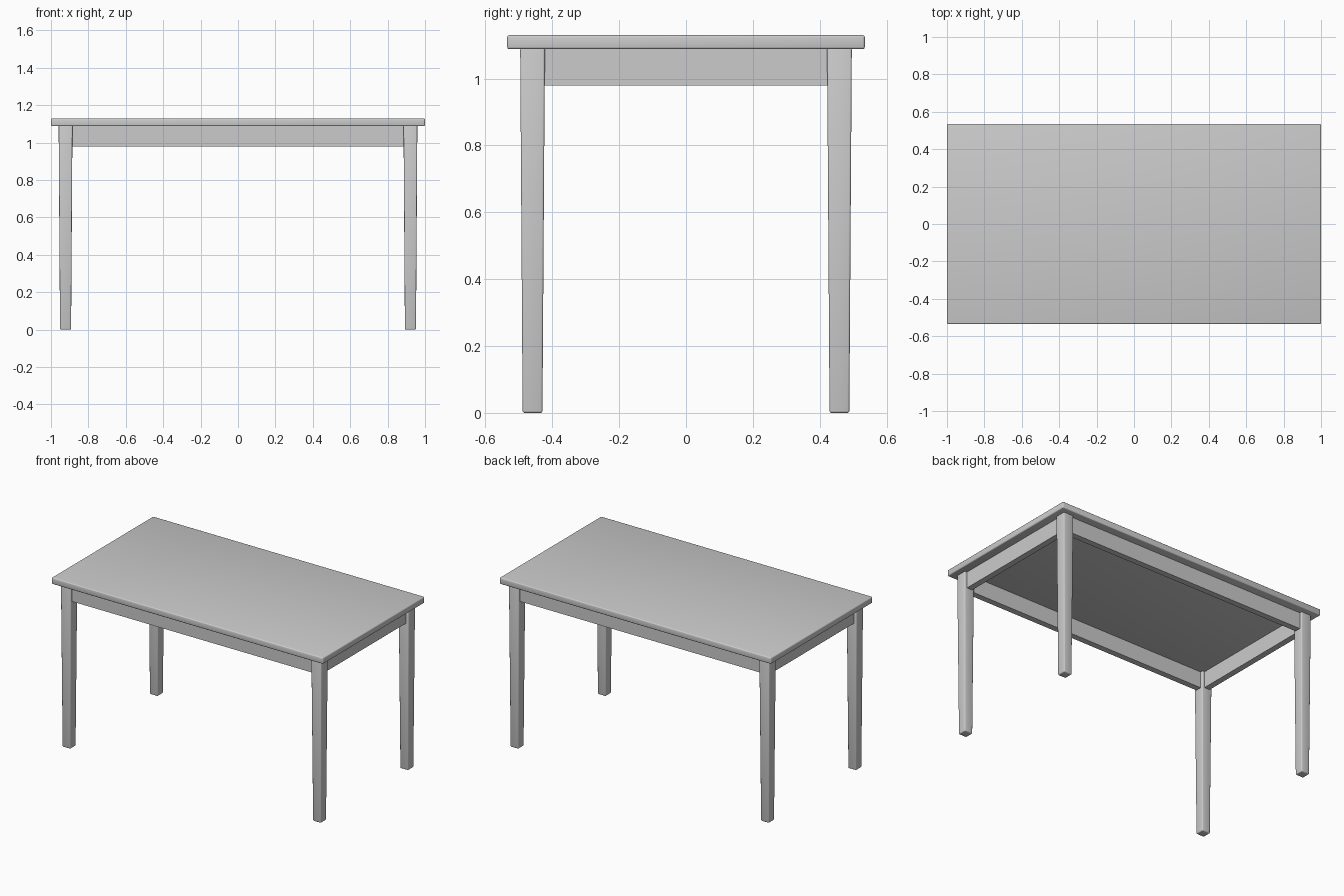
import bpy
import bmesh

default_cube = bpy.data.objects.get("Cube")
if default_cube:
    bpy.data.objects.remove(default_cube, do_unlink=True)

# One grey finish for the whole table
grey = bpy.data.materials.new("plain grey")
grey.use_nodes = True
colour = (0.6, 0.6, 0.6, 1)
grey.diffuse_color = colour
grey.node_tree.nodes["Principled BSDF"].inputs["Base Color"].default_value = colour


def block(name, low, high, bevel=0.0, taper=1.0):
    """Box between two corners; taper scales the bottom, bevel rounds the edges."""
    centre = [(a + b) / 2 for a, b in zip(low, high)]
    size = [b - a for a, b in zip(low, high)]
    bm = bmesh.new()
    bmesh.ops.create_cube(bm, size=1)
    for v in bm.verts:
        scale = taper if v.co.z < 0 else 1
        v.co.x *= size[0] * scale
        v.co.y *= size[1] * scale
        v.co.z *= size[2]
    if bevel:
        bmesh.ops.bevel(bm, geom=bm.edges[:], offset=bevel, segments=3,
                        profile=0.5, affect='EDGES')
    mesh = bpy.data.meshes.new(name)
    bm.to_mesh(mesh)
    bm.free()
    mesh.materials.append(grey)
    obj = bpy.data.objects.new(name, mesh)
    obj.location = centre
    bpy.context.collection.objects.link(obj)
    if bevel:
        bpy.ops.object.select_all(action='DESELECT')
        obj.select_set(True)
        bpy.context.view_layer.objects.active = obj
        bpy.ops.object.shade_smooth_by_angle()
    return obj


TOP_UNDER, TOP = 1.088, 1.13
LEG_X, LEG_Y, LEG = 0.922, 0.459, 0.037
APRON, APRON_LOW = 0.02, 0.98

# Tabletop
block("tabletop", (-1, -0.535, TOP_UNDER), (1, 0.535, TOP), bevel=0.007)

# Tapered legs
for sx, side in ((-1, "right"), (1, "left")):
    for sy, end in ((-1, "front"), (1, "back")):
        x, y = sx * LEG_X, sy * LEG_Y
        block(f"{end}_{side}_leg", (x - LEG, y - LEG, 0),
              (x + LEG, y + LEG, TOP_UNDER + 0.005), bevel=0.006, taper=0.8)

# Apron rails between the legs
for s, end, side in ((-1, "front", "right"), (1, "back", "left")):
    y, x = s * LEG_Y, s * LEG_X
    block(f"{end}_apron", (-LEG_X, y - APRON, APRON_LOW),
          (LEG_X, y + APRON, TOP_UNDER + 0.005))
    block(f"{side}_apron", (x - APRON, -LEG_Y, APRON_LOW),
          (x + APRON, LEG_Y, TOP_UNDER + 0.005))
